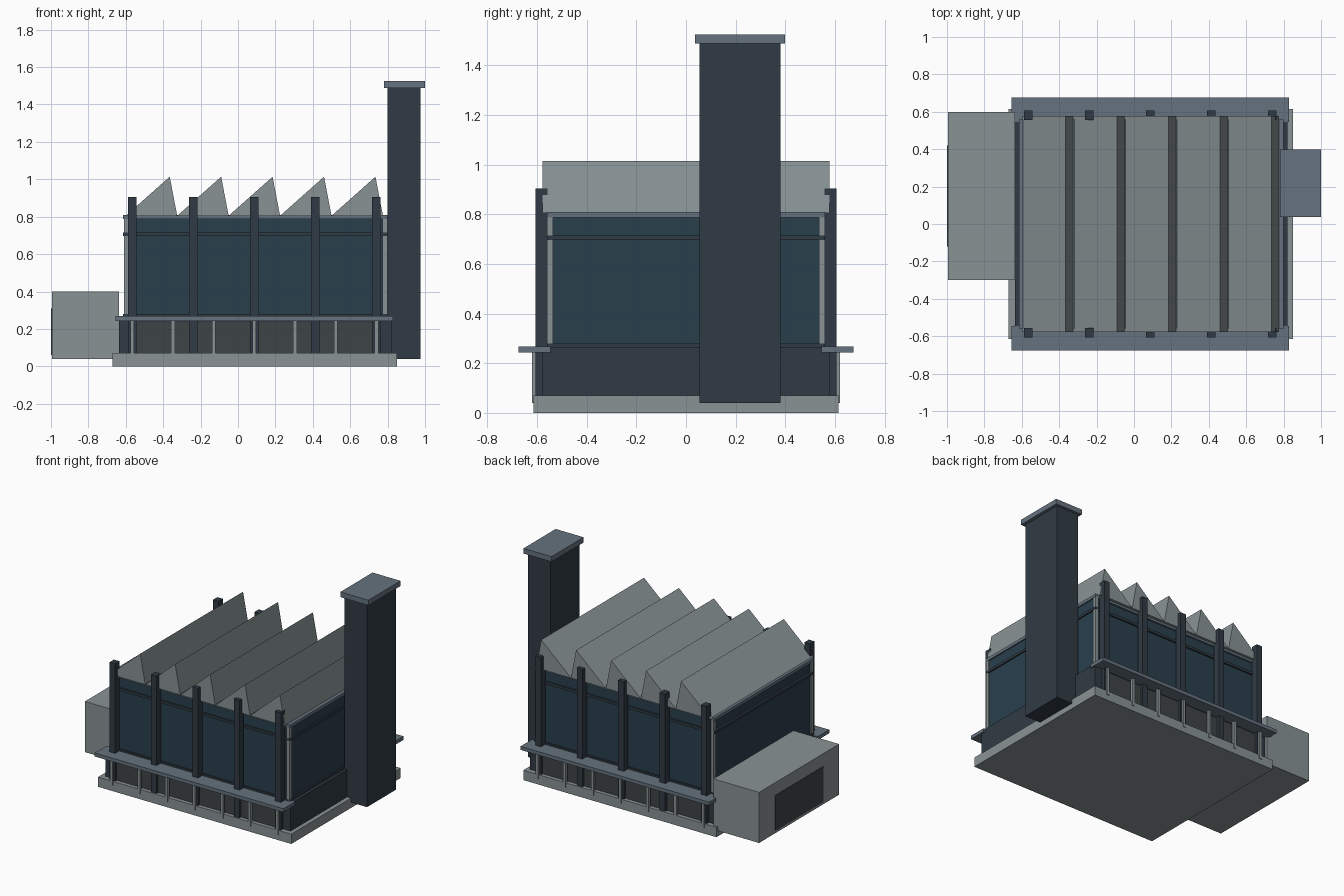
import bpy, bmesh

if "Cube" in bpy.data.objects:
    bpy.data.objects.remove(bpy.data.objects["Cube"])


def material(name, rgb):
    m = bpy.data.materials.new(name)
    m.diffuse_color = (*rgb, 1)
    m.use_nodes = True
    m.node_tree.nodes["Principled BSDF"].inputs["Base Color"].default_value = m.diffuse_color
    return m


CONCRETE = material("concrete", (0.25, 0.29, 0.30))
TRIM = material("trim", (0.13, 0.17, 0.21))
STEEL = material("dark_steel", (0.03, 0.043, 0.058))
GLASS = material("glass", (0.022, 0.05, 0.073))
PANEL = material("panel", (0.048, 0.056, 0.06))


def finish(name, bm, mat):
    bmesh.ops.recalc_face_normals(bm, faces=bm.faces)
    me = bpy.data.meshes.new(name)
    bm.to_mesh(me)
    bm.free()
    me.materials.append(mat)
    ob = bpy.data.objects.new(name, me)
    bpy.context.collection.objects.link(ob)
    return ob


def box(name, x, y, z, mat):
    bm = bmesh.new()
    bmesh.ops.create_cube(bm, size=1)
    for v in bm.verts:
        v.co = [r[0] if c < 0 else r[1] for c, r in zip(v.co, (x, y, z))]
    return finish(name, bm, mat)


def box_pair(name, x, y, z, mat):
    """Matching boxes on the front and back of the hall."""
    box("front_" + name, x, (-y[1], -y[0]), z, mat)
    box("back_" + name, x, y, z, mat)


# base and lower storey
box("base_slab", (-0.67, 0.85), (-0.615, 0.615), (0, 0.07), CONCRETE)
box("lower_storey", (-0.635, 0.82), (-0.58, 0.58), (0.05, 0.265), STEEL)
box_pair("lower_panel", (-0.565, 0.74), (0.57, 0.588), (0.06, 0.235), PANEL)

# glazed hall with rails and roof slab
box("glazed_hall", (-0.60, 0.79), (-0.548, 0.548), (0.26, 0.80), GLASS)
box("sill_rail", (-0.615, 0.80), (-0.56, 0.56), (0.25, 0.28), STEEL)
box("upper_rail", (-0.615, 0.80), (-0.56, 0.56), (0.697, 0.715), STEEL)
box("roof_slab", (-0.615, 0.80), (-0.56, 0.56), (0.788, 0.81), TRIM)
for side, x in (("left", -0.61), ("right", 0.772)):
    box_pair(side + "_corner_post", (x, x + 0.026), (0.535, 0.56), (0.27, 0.79), CONCRETE)

# canopies with their slim posts
box_pair("canopy", (-0.655, 0.83), (0.545, 0.675), (0.243, 0.268), TRIM)
for i in range(7):
    x = -0.565 + i * 0.2175
    box_pair(f"canopy_post_{i}", (x - 0.01, x + 0.01), (0.60, 0.62), (0.04, 0.245), CONCRETE)

# tall pilasters
for i in range(5):
    x = -0.565 + i * 0.326
    box_pair(f"pilaster_{i}", (x - 0.022, x + 0.022), (0.557, 0.606), (0.04, 0.905), STEEL)

# sawtooth roof
for i in range(5):
    x = -0.60 + i * 0.275
    profile = [(x, 0.805), (x + 0.275, 0.805), (x + 0.235, 1.014)]
    bm = bmesh.new()
    face = bm.faces.new([bm.verts.new((px, -0.578, pz)) for px, pz in profile])
    ext = bmesh.ops.extrude_face_region(bm, geom=[face], use_keep_orig=True)
    moved = [g for g in ext["geom"] if isinstance(g, bmesh.types.BMVert)]
    bmesh.ops.translate(bm, verts=moved, vec=(0, 1.156, 0))
    finish(f"sawtooth_{i}", bm, CONCRETE)

# chimney tower
box("chimney", (0.80, 0.977), (0.055, 0.38), (0.04, 1.49), STEEL)
box("chimney_cap", (0.78, 1.0), (0.037, 0.398), (1.488, 1.525), TRIM)

# loading annex and its door
box("annex", (-0.995, -0.635), (-0.30, 0.60), (0.04, 0.40), CONCRETE)
box("annex_door", (-1.0, -0.985), (-0.12, 0.42), (0.06, 0.31), PANEL)
